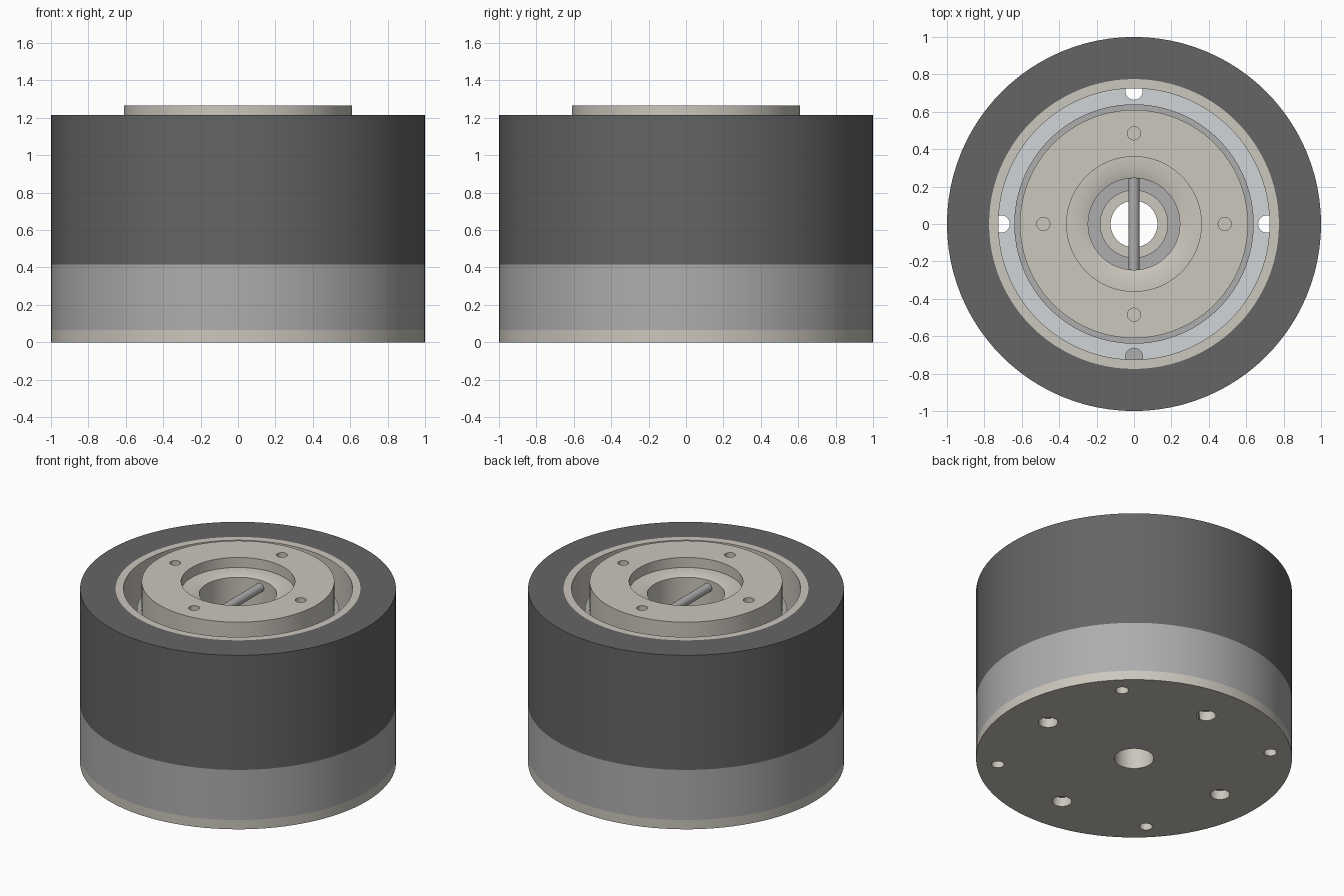
import bpy, math

if "Cube" in bpy.data.objects:
    bpy.data.objects.remove(bpy.data.objects["Cube"])

SEG = 96


def material(name, rgb):
    m = bpy.data.materials.new(name)
    m.diffuse_color = (*rgb, 1)
    m.use_nodes = True
    m.node_tree.nodes["Principled BSDF"].inputs["Base Color"].default_value = m.diffuse_color
    return m


DARK = material("dark_grey", (0.13, 0.13, 0.13))
CREAM = material("cream", (0.60, 0.57, 0.51))
METAL = material("metal", (0.42, 0.42, 0.42))
PALE = material("pale", (0.64, 0.66, 0.69))


def lathe(name, profile, mat):
    """Revolve a closed (radius, z) profile, listed counter-clockwise, about z."""
    n = len(profile)
    verts, faces = [], []
    for i in range(SEG):
        a = 2 * math.pi * i / SEG
        verts += [(r * math.cos(a), r * math.sin(a), z) for r, z in profile]
        j = (i + 1) % SEG
        faces += [(i * n + k, j * n + k, j * n + (k + 1) % n, i * n + (k + 1) % n)
                  for k in range(n)]
    mesh = bpy.data.meshes.new(name)
    mesh.from_pydata(verts, [], faces)
    mesh.materials.append(mat)
    obj = bpy.data.objects.new(name, mesh)
    bpy.context.collection.objects.link(obj)
    return obj


def tube(name, r0, r1, z0, z1, mat):
    return lathe(name, [(r0, z0), (r1, z0), (r1, z1), (r0, z1)], mat)


def cylinder(name, r, depth, loc, rot=(0, 0, 0)):
    bpy.ops.mesh.primitive_cylinder_add(vertices=32, radius=r, depth=depth,
                                        location=loc, rotation=rot)
    bpy.context.object.name = name
    return bpy.context.object


def drill(obj, radius, pitch, z0, z1, start=0):
    """Cut four equally spaced vertical holes."""
    for k in range(4):
        a = math.radians(start + 90 * k)
        c = cylinder("hole_cutter", radius, z1 - z0,
                     (pitch * math.cos(a), pitch * math.sin(a), (z0 + z1) / 2))
        mod = obj.modifiers.new("hole", "BOOLEAN")
        mod.solver = "EXACT"
        mod.object = c
        bpy.context.view_layer.objects.active = obj
        bpy.ops.object.modifier_apply(modifier=mod.name)
        bpy.data.objects.remove(c)


# Base plate with mounting holes
plate = tube("base_plate", 0.125, 1.0, 0, 0.065, CREAM)
drill(plate, 0.062, 0.71, -0.1, 0.2)
drill(plate, 0.041, 0.866, -0.1, 0.2, 45)

# Lower body and the pale floor at the bottom of the annular gap
body = tube("lower_body", 0.18, 1.0, 0.065, 0.415, METAL)
drill(body, 0.046, 0.71, 0, 0.5)
floor = tube("gap_floor", 0.64, 0.725, 0.415, 0.43, PALE)
drill(floor, 0.046, 0.71, 0.35, 0.5)

# Outer sleeve and its lining
tube("outer_sleeve", 0.775, 1.0, 0.415, 1.215, DARK)
tube("sleeve_lining", 0.725, 0.775, 0.415, 1.215, CREAM)

# Central hub: recessed top, chamfered bore
tube("hub_collar", 0.60, 0.64, 0.415, 1.07, METAL)
hub = lathe("hub", [(0.245, 0.415), (0.61, 0.415), (0.61, 1.265), (0.36, 1.265),
                    (0.36, 1.195), (0.29, 1.195), (0.245, 1.18)], CREAM)
drill(hub, 0.035, 0.485, 1.165, 1.4)
tube("bore_bush", 0.125, 0.18, 0.065, 0.40, CREAM)

# Cross pin in the bore
pin = cylinder("cross_pin", 0.03, 0.49, (0, 0, 1.13), (math.pi / 2, 0, 0))
pin.data.materials.append(METAL)

# Smooth curved walls, keep crisp edges
bpy.ops.object.select_all(action="DESELECT")
for o in bpy.context.collection.objects:
    o.select_set(True)
    bpy.context.view_layer.objects.active = o
bpy.ops.object.shade_smooth_by_angle(angle=math.radians(30))
